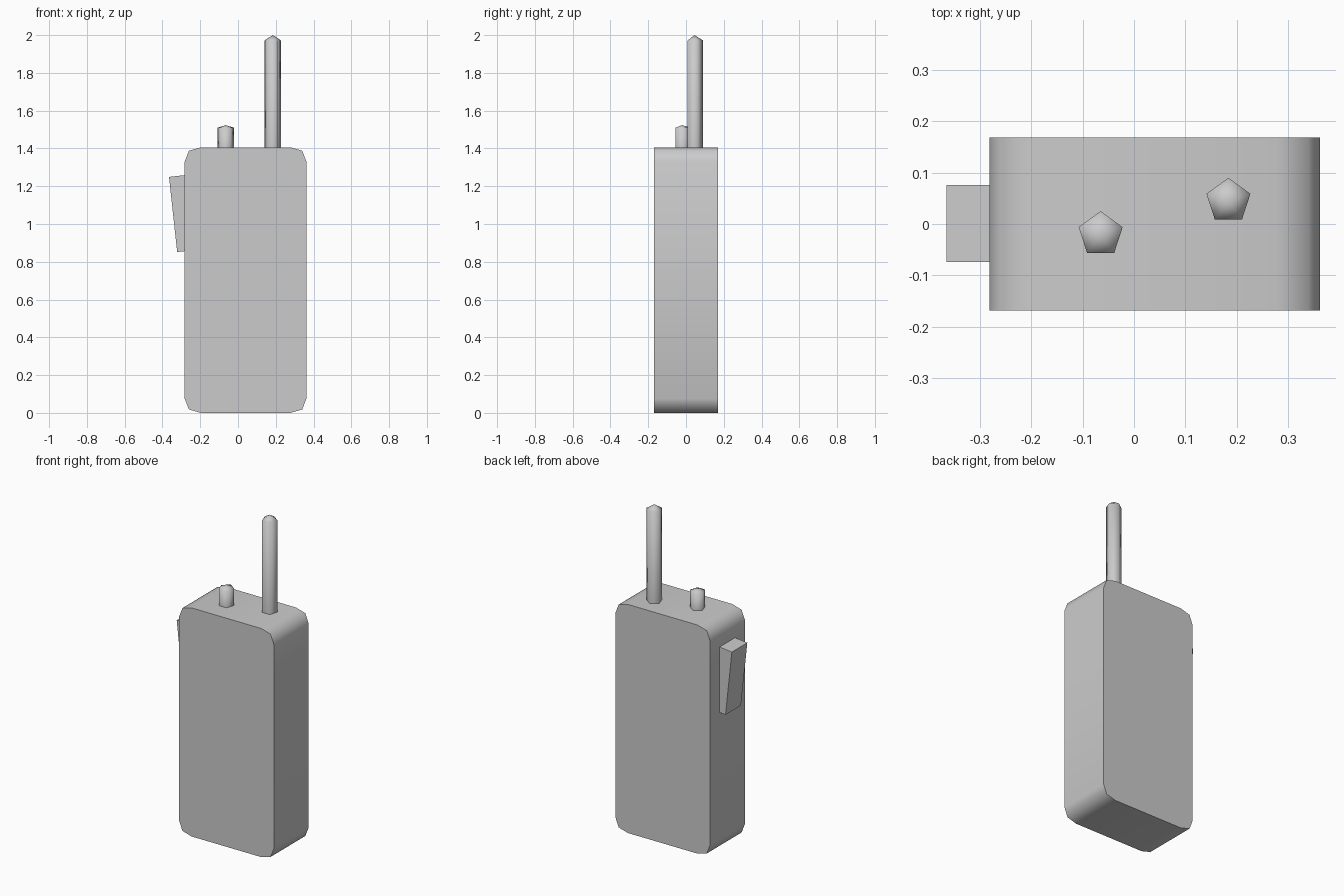
import bpy, bmesh
from math import radians, sin, cos, tau
from mathutils import Matrix

if "Cube" in bpy.data.objects:
    bpy.data.objects.remove(bpy.data.objects["Cube"])


def add_object(name, bm, smooth_angle=None):
    bmesh.ops.recalc_face_normals(bm, faces=bm.faces)
    mesh = bpy.data.meshes.new(name)
    bm.to_mesh(mesh)
    bm.free()
    obj = bpy.data.objects.new(name, mesh)
    bpy.context.collection.objects.link(obj)
    if smooth_angle:
        bpy.ops.object.select_all(action='DESELECT')
        obj.select_set(True)
        bpy.context.view_layer.objects.active = obj
        bpy.ops.object.shade_smooth_by_angle(angle=radians(smooth_angle))
    return obj


def pointed_post(name, x, y, radius, base, shoulder, tip):
    """Five-sided smooth post with a shallow pointed cap."""
    bm = bmesh.new()
    angles = [tau * (i / 5 + 0.25) for i in range(5)]
    low, high = ([bm.verts.new((x + radius * cos(a), y + radius * sin(a), z))
                  for a in angles] for z in (base, shoulder))
    apex = bm.verts.new((x, y, tip))
    bm.faces.new(low[::-1])
    for i in range(5):
        j = (i + 1) % 5
        bm.faces.new((low[i], low[j], high[j], high[i]))
        bm.faces.new((high[i], high[j], apex))
    return add_object(name, bm, 80)


# Body: chamfer-rounded front outline, extruded front to back
cx, half_w, half_h, depth = 0.04, 0.322, 0.703, 0.338
quarter = [(half_w, half_h - 0.075), (half_w - 0.022, half_h - 0.018),
           (half_w - 0.085, half_h)]
outline = []
for sx, sz in ((1, 1), (-1, 1), (-1, -1), (1, -1)):
    pts = [(cx + sx * px, half_h + sz * pz) for px, pz in quarter]
    outline += pts if sx * sz > 0 else pts[::-1]
bm = bmesh.new()
front = bm.faces.new([bm.verts.new((x, -depth / 2, z)) for x, z in outline])
back = bmesh.ops.extrude_face_region(bm, geom=[front], use_keep_orig=True)
bmesh.ops.translate(bm, vec=(0, depth, 0),
                    verts=[g for g in back['geom'] if isinstance(g, bmesh.types.BMVert)])
add_object("body", bm, 60)

# Antenna and control knob on the top face
pointed_post("antenna", 0.184, 0.045, 0.045, 1.40, 1.972, 2.0)
pointed_post("knob", -0.065, -0.02, 0.045, 1.40, 1.51, 1.523)

# Tilted push button on the left side
bm = bmesh.new()
bmesh.ops.create_cube(bm, size=1, matrix=(
    Matrix.Translation((-0.284, 0.001, 1.057)) @ Matrix.Rotation(radians(-6.2), 4, 'Y')
    @ Matrix.Diagonal((0.12, 0.15, 0.40, 1))))
add_object("side_button", bm)
